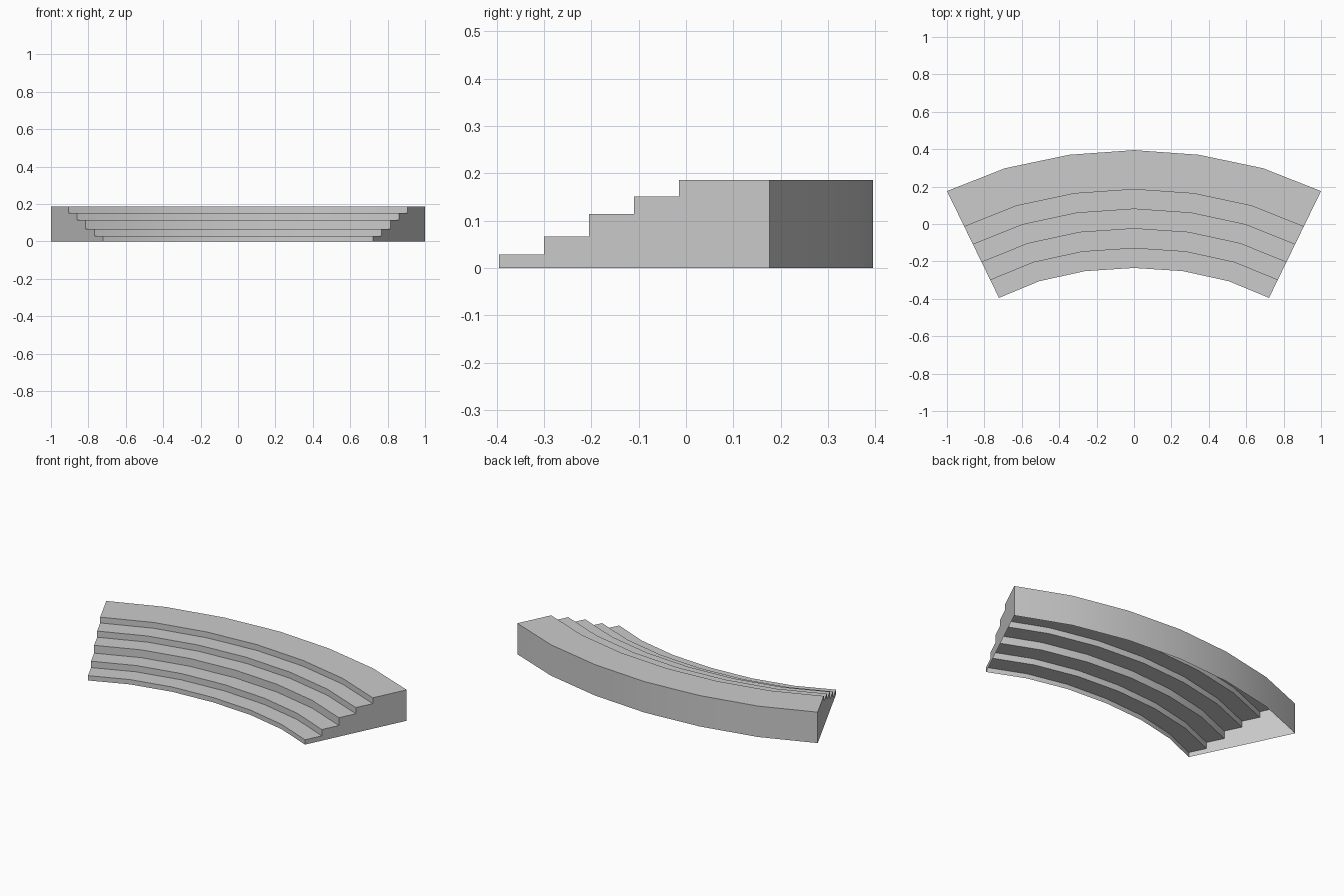
import bpy
import bmesh

cube = bpy.data.objects.get("Cube")
if cube:
    bpy.data.objects.remove(cube, do_unlink=True)

# Plain grey stone
stone = bpy.data.materials.new("grey_stone")
stone.use_nodes = True
grey = (0.6, 0.6, 0.6, 1)
stone.diffuse_color = grey
stone.node_tree.nodes["Principled BSDF"].inputs["Base Color"].default_value = grey

# Plan of the arc: inner and outer edge from the middle to one end, then mirrored
inner_half = [(0, -0.235), (0.262, -0.252), (0.507, -0.306), (0.722, -0.395)]
outer_half = [(0, 0.395), (0.347, 0.37), (0.69, 0.298), (1, 0.176)]


def mirrored(half):
    return [(-x, y) for x, y in half[:0:-1]] + half


# Stepped cross-section: (fraction of the depth, height)
heights = [0.029, 0.067, 0.114, 0.151, 0.186]
profile = [(0, 0)]
for i, h in enumerate(heights):
    profile.append((i / 6, h))
    profile.append(((i + 1) / 6 if i < 4 else 1, h))
profile.append((1, 0))

# Sweep the section along the arc; the underside stays open
bm = bmesh.new()
sections = []
for (ax, ay), (bx, by) in zip(mirrored(inner_half), mirrored(outer_half)):
    sections.append([bm.verts.new((ax + (bx - ax) * t, ay + (by - ay) * t, z))
                     for t, z in profile])

for a, b in zip(sections, sections[1:]):
    for i in range(len(profile) - 1):
        bm.faces.new((a[i], b[i], b[i + 1], a[i + 1]))

# Flat end walls, facing outwards
bm.faces.new(sections[0])
bm.faces.new(sections[-1][::-1])

mesh = bpy.data.meshes.new("curved_steps")
bm.to_mesh(mesh)
bm.free()
mesh.materials.append(stone)
steps = bpy.data.objects.new("curved_steps", mesh)
bpy.context.collection.objects.link(steps)

# Smooth along the curve, sharp at step edges
bpy.ops.object.select_all(action="DESELECT")
steps.select_set(True)
bpy.context.view_layer.objects.active = steps
bpy.ops.object.shade_smooth_by_angle(angle=0.6)
